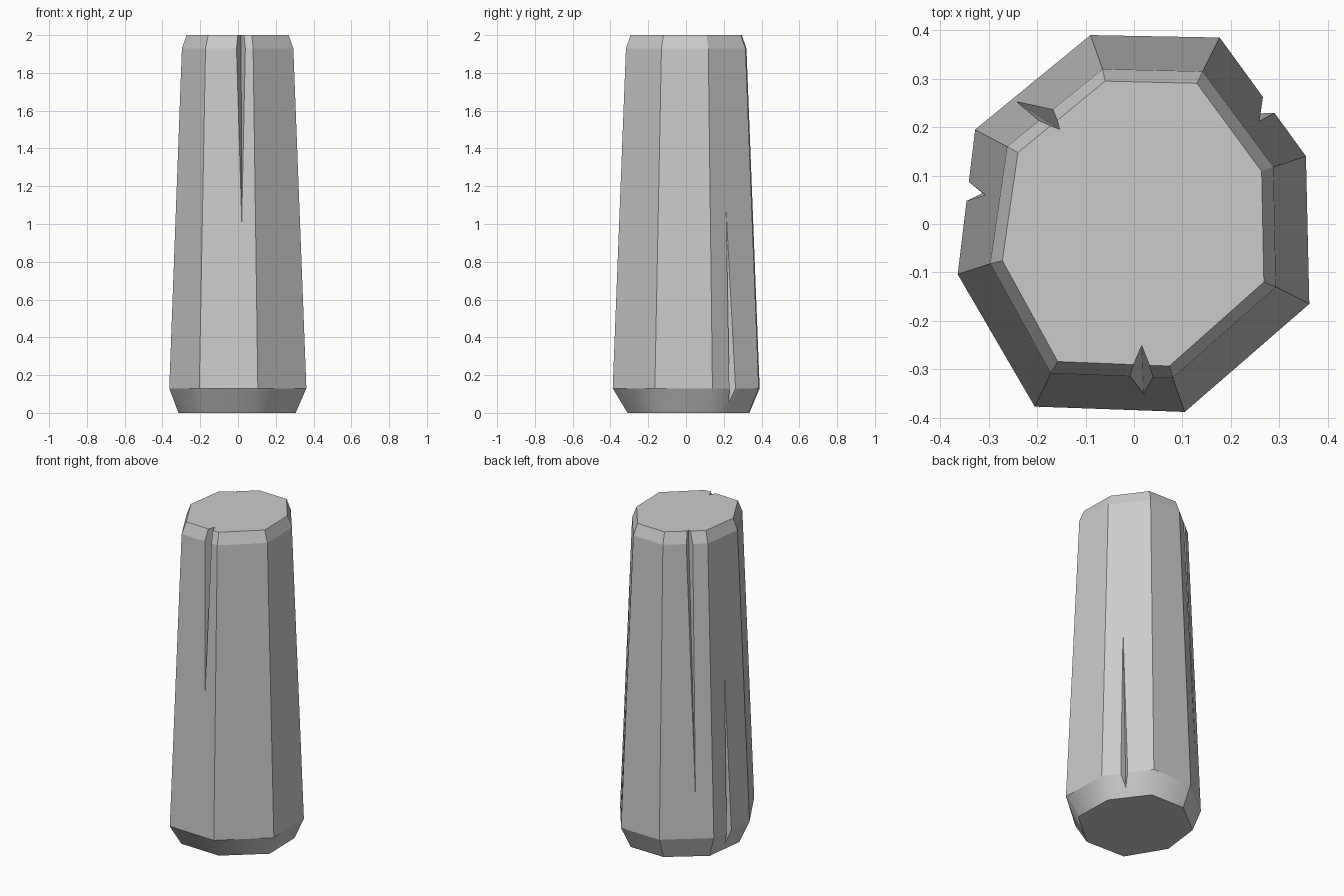
import bpy
import bmesh
from mathutils import Vector

if "Cube" in bpy.data.objects:
    bpy.data.objects.remove(bpy.data.objects["Cube"], do_unlink=True)

stone = bpy.data.materials.new("plain grey")
stone.use_nodes = True
grey = (0.6, 0.6, 0.6, 1.0)
stone.diffuse_color = grey
stone.node_tree.nodes["Principled BSDF"].inputs["Base Color"].default_value = grey


def add_object(name, bm):
    bmesh.ops.recalc_face_normals(bm, faces=bm.faces)
    mesh = bpy.data.meshes.new(name)
    bm.to_mesh(mesh)
    bm.free()
    obj = bpy.data.objects.new(name, mesh)
    bpy.context.collection.objects.link(obj)
    mesh.materials.append(stone)
    return obj


# Uneven octagonal outlines at the widest ring and the shoulder
wide = [(-.09, .39), (.177, .385), (.355, .14), (.362, -.165),
        (.105, -.388), (-.205, -.377), (-.364, -.104), (-.328, .195)]
shoulder = [(-.065, .32), (.142, .315), (.288, .118), (.293, -.13),
            (.08, -.318), (-.172, -.308), (-.297, -.082), (-.262, .16)]
foot = [(x * .855 - .004, y * .83 + .012) for x, y in wide]
crown = [(x * .915, y * .922) for x, y in shoulder]

# Tapered post, skinned ring by ring
bm = bmesh.new()
rings = [[bm.verts.new((x, y, z)) for x, y in outline]
         for outline, z in ((foot, 0), (wide, .13), (shoulder, 1.93), (crown, 2))]
for low, high in zip(rings, rings[1:]):
    for i in range(len(low)):
        j = (i + 1) % len(low)
        bm.faces.new((low[i], low[j], high[j], high[i]))
bm.faces.new(rings[0])
bm.faces.new(rings[-1])
post = add_object("post", bm)


def cut_crack(name, tip, inner, outward, spread):
    """Carve a wedge that opens at one end and narrows to a tip."""
    inner, out = Vector(inner), Vector(outward).normalized() * .12
    side = Vector((-out.y, out.x, 0)) * spread / 2
    bm = bmesh.new()
    points = [bm.verts.new(p) for p in (tip, inner, inner + out + side, inner + out - side)]
    bmesh.ops.convex_hull(bm, input=points)
    cutter = add_object(name, bm)
    cutter.hide_render = True
    mod = post.modifiers.new(name, "BOOLEAN")
    mod.operation = "DIFFERENCE"
    mod.solver = "EXACT"
    mod.object = cutter
    bpy.context.view_layer.objects.active = post
    bpy.ops.object.modifier_apply(modifier=mod.name)
    bpy.data.objects.remove(cutter, do_unlink=True)


# Two cracks split down from the top, two climb from the foot
cut_crack("front_crack", (.02, -.354, .98), (.016, -.25, 2.01), (-.02, -1, 0), .82)
cut_crack("long_crack", (-.252, .259, .2), (-.153, .195, 2.01), (-.66, .75, 0), 1)
cut_crack("back_right_crack", (.259, .212, 1.1), (.251, .229, -.01), (.81, .59, 0), 1.25)
cut_crack("left_crack", (-.306, .06, 1.2), (-.313, .064, -.01), (-.99, .12, 0), 1.25)

# Soft shading around the foot bevel, crisp facets elsewhere
bm = bmesh.new()
bm.from_mesh(post.data)
for face in bm.faces:
    face.material_index = 0
    top = max(v.co.z for v in face.verts)
    face.smooth = .01 < top < .14
for edge in bm.edges:
    a, b = (v.co for v in edge.verts)
    crosses_bevel = abs(a.z - b.z) > .12 and max(a.z, b.z) < .14
    back_left = a.x < 0 and a.y > 0
    edge.smooth = crosses_bevel and not back_left
bm.to_mesh(post.data)
bm.free()
